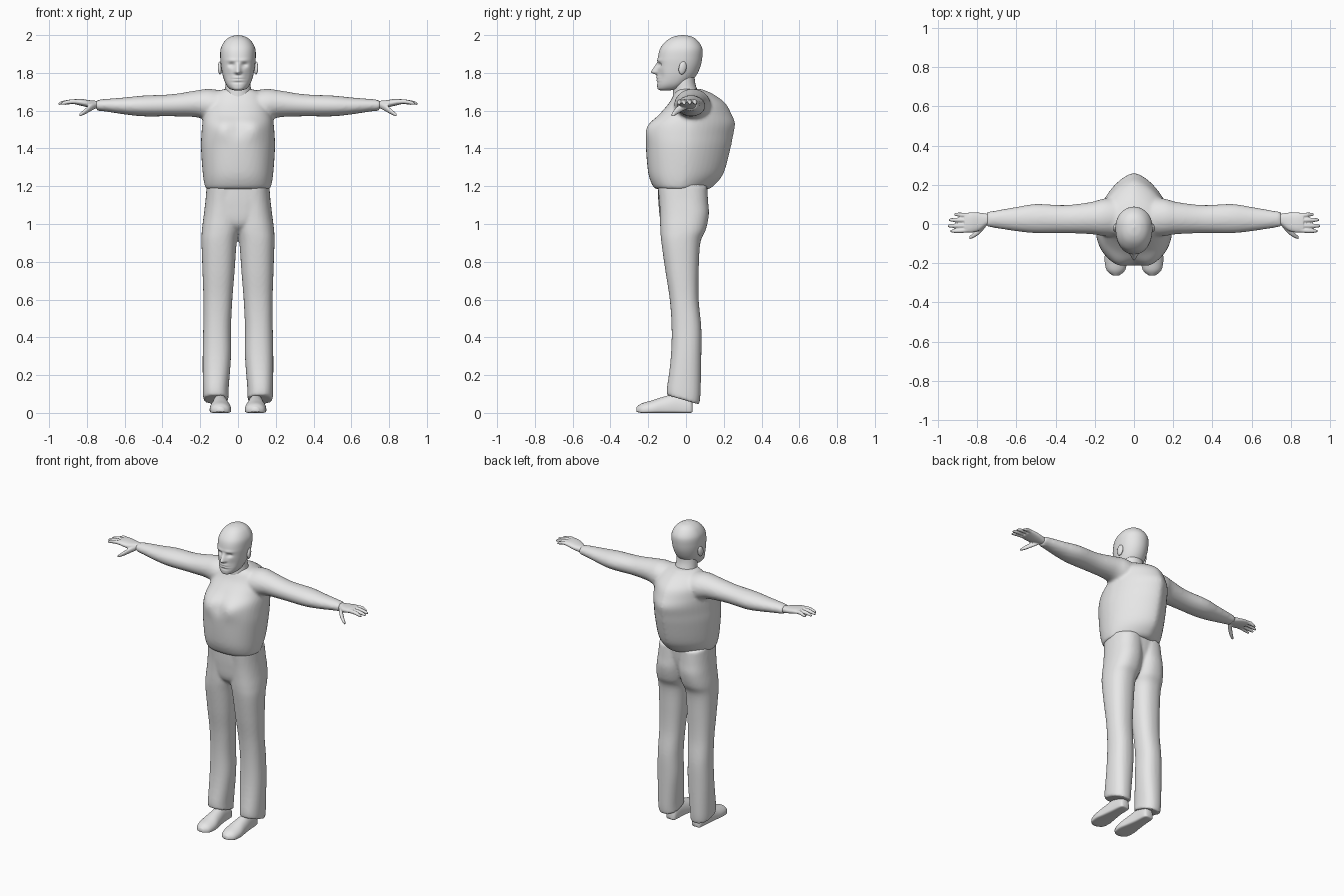
import bpy, bmesh, math
from mathutils import Vector, Matrix

grey = bpy.data.materials.new("plain_grey")
grey.diffuse_color = (0.8, 0.8, 0.8, 1)


def spline(keys, steps):
    """Smooth rows running through all key rows."""
    rows = []
    for i in range(len(keys) - 1):
        p0, p1 = keys[max(i - 1, 0)], keys[i]
        p2, p3 = keys[i + 1], keys[min(i + 2, len(keys) - 1)]
        for s in range(steps):
            t = s / steps
            rows.append([0.5 * (2 * b + (c - a) * t + (2 * a - 5 * b + 4 * c - d) * t * t
                                + (3 * b - a - 3 * c + d) * t ** 3)
                         for a, b, c, d in zip(p0, p1, p2, p3)])
    rows.append(list(keys[-1]))
    return rows


def loft(bm, keys, axis, steps=4, n=32, low=2.0, high=2.0, mid=0.5, sides=(1,), shape=None):
    """Skin rows of (pos, u0, u1, v0, v1); low/high are the roundness of each v half."""
    for side in sides:
        rings = []
        for pos, u0, u1, v0, v1 in spline(keys, steps):
            ring, vc = [], v0 + mid * (v1 - v0)
            for k in range(n):
                a = 2 * math.pi * k / n
                c, s = math.cos(a), math.sin(a)
                e = 2 / (high if s > 0 else low)
                u = (u0 + u1) / 2 + (u1 - u0) / 2 * math.copysign(abs(c) ** e, c)
                v = vc + ((v1 - vc) if s > 0 else (vc - v0)) * math.copysign(abs(s) ** e, s)
                p = {'X': Vector((pos, u, v)), 'Y': Vector((u, pos, v)),
                     'Z': Vector((u, v, pos))}[axis]
                if shape:
                    p = shape(p, s)
                p.x *= side
                ring.append(bm.verts.new(p))
            rings.append(ring)
        for r, q in zip(rings, rings[1:]):
            for k in range(n):
                j = (k + 1) % n
                bm.faces.new((r[k], r[j], q[j], q[k]))
        bm.faces.new(rings[0])
        bm.faces.new(rings[-1])


def finish(name, bm, voxel=0, smooth=4):
    bmesh.ops.recalc_face_normals(bm, faces=bm.faces)
    me = bpy.data.meshes.new(name)
    bm.to_mesh(me)
    bm.free()
    me.materials.append(grey)
    me.polygons.foreach_set("use_smooth", [True] * len(me.polygons))
    ob = bpy.data.objects.new(name, me)
    bpy.context.collection.objects.link(ob)
    if voxel:
        # fuse overlapping volumes into one soft skin
        m = ob.modifiers.new("fuse", 'REMESH')
        m.mode, m.voxel_size, m.use_smooth_shade = 'VOXEL', voxel, True
        m = ob.modifiers.new("soften", 'SMOOTH')
        m.factor, m.iterations = 0.5, smooth
    return ob


def sym(rows):
    """(z, half width, front y, back y) to full rows."""
    return [(z, -h, h, f, b) for z, h, f, b in rows]


def bump(a, b):
    return math.exp(-a * a - b * b)


BOTH = (1, -1)

# Shirt: torso and sleeves
def chest(p, s):
    if s < 0:
        p.y -= 0.014 * -s * bump((abs(p.x) - 0.09) / 0.05, (p.z - 1.5) / 0.05)
        p.y += 0.012 * -s * bump(p.x / 0.04, (p.z - 1.52) / 0.06)
    return p

bm = bmesh.new()
loft(bm, sym([(1.185, .168, -.16, .12), (1.205, .177, -.178, .15), (1.27, .187, -.20, .20),
              (1.40, .196, -.212, .236), (1.47, .194, -.213, .25), (1.53, .189, -.197, .26),
              (1.58, .18, -.145, .242), (1.64, .165, -.09, .208), (1.69, .13, -.062, .14),
              (1.715, .075, -.045, .08)]),
     'Z', 5, 48, low=2.4, high=1.55, mid=0.47, shape=chest)
loft(bm, [(.05, -.065, .13, 1.54, 1.70), (.15, -.062, .13, 1.545, 1.715),
          (.22, -.052, .112, 1.565, 1.707), (.35, -.047, .097, 1.57, 1.687),
          (.5, -.047, .102, 1.57, 1.68), (.6, -.037, .087, 1.58, 1.67),
          (.7, -.022, .07, 1.595, 1.662), (.75, -.014, .062, 1.60, 1.657)],
     'X', 6, 32, sides=BOTH)
finish("shirt", bm, 0.01)

# Trousers: two legs with slanted hems, plus the pelvis between them
def hem(p, s):
    p.z -= 0.3 * p.y * max(0, 1 - (p.z - 0.06) / 0.15)
    return p

bm = bmesh.new()
loft(bm, [(.065, .05, .183, -.10, .07), (.12, .05, .186, -.10, .077),
          (.3, .037, .187, -.08, .081), (.45, .037, .184, -.076, .081),
          (.6, .03, .183, -.086, .067), (.75, .018, .188, -.109, .067),
          (.9, .007, .193, -.13, .076), (.97, -.008, .191, -.136, .105),
          (1.05, -.015, .181, -.138, .121), (1.12, -.02, .173, -.142, .117),
          (1.2, -.02, .166, -.15, .112)],
     'Z', 5, 36, low=2.3, high=2.3, sides=BOTH, shape=hem)
loft(bm, sym([(.95, .05, -.08, .03), (1.0, .12, -.13, .07),
              (1.1, .166, -.145, .10), (1.21, .166, -.15, .112)]),
     'Z', 5, 40, low=2.6, high=2.4)
finish("trousers", bm, 0.008)

# Shoes
bm = bmesh.new()
loft(bm, [(.035, .075, .115, .005, .05), (.02, .06, .128, 0, .08), (-.05, .055, .135, 0, .10),
          (-.12, .045, .143, 0, .085), (-.18, .036, .15, 0, .066), (-.235, .045, .14, 0, .05),
          (-.262, .075, .11, .006, .03)],
     'Y', 5, 32, low=5, high=2, mid=0.3, sides=BOTH)
finish("shoes", bm)

# Hands: palm, four fingers and thumb
def digit(pts):
    return [(x, y - r, y + r, z - r, z + r) for x, y, z, r in pts]

bm = bmesh.new()
loft(bm, [(.71, 0, .045, 1.608, 1.648), (.75, -.006, .052, 1.61, 1.652),
          (.79, -.034, .058, 1.617, 1.656), (.83, -.044, .059, 1.626, 1.662),
          (.865, -.042, .056, 1.634, 1.662)], 'X', 4, 28, low=2.4, high=2.4, sides=BOTH)
for y, tip in ((.046, .917), (.020, .944), (-.009, .95), (-.034, .936)):
    loft(bm, digit([(.84, y * .9, 1.646, .012), (.88, y, 1.648, .012),
                    (tip - .02, y * 1.05, 1.642, .010), (tip, y * 1.05, 1.636, .006)]),
         'X', 3, 12, sides=BOTH)
loft(bm, digit([(.755, .005, 1.628, .017), (.785, -.03, 1.612, .018),
                (.815, -.055, 1.592, .014), (.84, -.07, 1.576, .008)]),
     'X', 3, 14, sides=BOTH)
finish("hands", bm, 0.004, 2)

# Neck
bm = bmesh.new()
loft(bm, sym([(1.62, .10, -.075, .08), (1.67, .078, -.07, .075), (1.71, .069, -.068, .06),
              (1.75, .066, -.066, .048), (1.80, .062, -.06, .045)]), 'Z', 4, 32)
finish("neck", bm)

# Head with sockets, brow, nose and lips pressed into the front
def face(p, s):
    if s < 0:
        x, z = abs(p.x), p.z
        nose = max(0, min((1.858 - z) / 0.052, (z - 1.788) / 0.014, 1))
        width = 0.010 + 0.006 * nose
        d = 0.013 * bump((x - .034) / .017, (z - 1.843) / .012)
        d -= 0.004 * bump((x - .03) / .03, (z - 1.866) / .009)
        d -= 0.034 * nose * bump(x / width, 0)
        d -= 0.006 * bump(x / .028, (z - 1.767) / .013)
        d += 0.008 * bump(x / .028, (z - 1.767) / .004)
        d += 0.005 * bump(x / .03, (z - 1.75) / .007)
        d += 0.006 * bump((x - .05) / .02, (z - 1.785) / .03)
        p.y += d
    return p

bm = bmesh.new()
loft(bm, sym([(1.708, .022, -.138, -.08), (1.716, .044, -.15, -.03), (1.74, .064, -.153, .01),
              (1.78, .079, -.154, .05), (1.83, .089, -.151, .075), (1.88, .094, -.149, .086),
              (1.93, .091, -.136, .086), (1.97, .069, -.103, .062), (1.992, .038, -.065, .03),
              (2.0, .004, -.022, -.014)]),
     'Z', 10, 96, low=2.3, high=2.0, mid=0.55, shape=face)
finish("head", bm)

# Ears
bm = bmesh.new()
for side in BOTH:
    m = (Matrix.Translation((side * .095, -.018, 1.826)) @ Matrix.Rotation(-.2, 4, 'X')
         @ Matrix.Rotation(side * .25, 4, 'Z') @ Matrix.Diagonal((.011, .021, .035, 1)))
    bmesh.ops.create_uvsphere(bm, u_segments=16, v_segments=10, radius=1, matrix=m)
finish("ears", bm)
